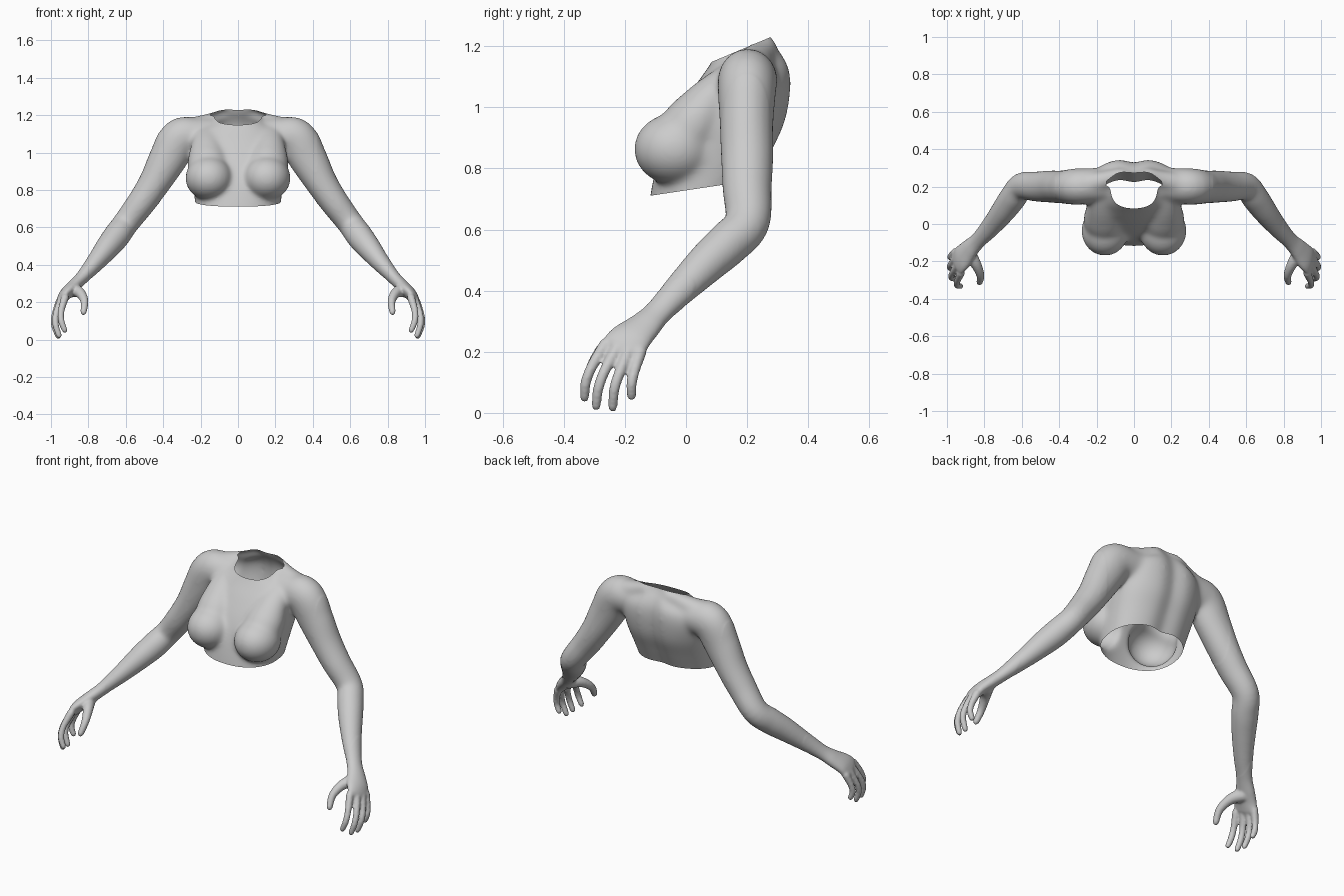
import bpy, bmesh, math
from mathutils import Matrix, Vector

cube = bpy.data.objects.get("Cube")
if cube:
    bpy.data.objects.remove(cube)

skin = bpy.data.materials.new("matte_grey")
skin.use_nodes = True
GREY = (0.6, 0.6, 0.6, 1)
skin.diffuse_color = GREY
bsdf = next(n for n in skin.node_tree.nodes if n.type == 'BSDF_PRINCIPLED')
bsdf.inputs["Base Color"].default_value = GREY
bsdf.inputs["Roughness"].default_value = 0.6


def resample(rows, steps):
    """Catmull-Rom interpolation through rows of numbers."""
    pts = [rows[0]] + list(rows) + [rows[-1]]
    out = []
    for i in range(1, len(pts) - 2):
        for k in range(steps):
            t = k / steps
            out.append([0.5 * (2 * b + (c - a) * t + (2 * a - 5 * b + 4 * c - d) * t * t
                        + (3 * b - a - 3 * c + d) * t ** 3)
                        for a, b, c, d in zip(*pts[i - 1:i + 3])])
    return out + [list(rows[-1])]


def loft(bm, rings):
    """Closed skin over a list of point rings."""
    loops = [[bm.verts.new(p) for p in ring] for ring in rings]
    n = len(loops[0])
    faces = [bm.faces.new((lo[i], lo[(i + 1) % n], hi[(i + 1) % n], hi[i]))
             for lo, hi in zip(loops, loops[1:]) for i in range(n)]
    faces += [bm.faces.new(loops[0][::-1]), bm.faces.new(loops[-1])]
    bmesh.ops.recalc_face_normals(bm, faces=faces)


def limb(bm, rows, side, ref=(0, 1, 0), n=20):
    """Rounded tube; each row is x, y, z, thin radius, wide radius."""
    rows = resample(rows, 5)
    centres = [Vector((r[0] * side, r[1], r[2])) for r in rows]
    rings = []
    last = len(rows) - 1

    def ring(c, d, thin, wide):
        a = (Vector(ref) - d * d.dot(Vector(ref))).normalized()
        b = d.cross(a)
        return [c + a * wide * math.cos(2 * math.pi * i / n)
                + b * thin * math.sin(2 * math.pi * i / n) for i in range(n)]

    for i, r in enumerate(rows):
        d = (centres[min(i + 1, last)] - centres[max(i - 1, 0)]).normalized()
        caps = [(0, 1)]
        if i == 0:
            caps = [(-0.95, 0.3), (-0.7, 0.7), (0, 1)]
        if i == last:
            caps = [(0, 1), (0.7, 0.7), (0.95, 0.3)]
        for push, scale in caps:
            rings.append(ring(centres[i] + d * push * r[3], d, r[3] * scale, r[4] * scale))
    loft(bm, rings)


def torso_ring(z, w, front, back, n=48):
    """Rounded cross-section with a groove down the spine."""
    pts = []
    for i in range(n):
        c, s = math.cos(2 * math.pi * i / n), math.sin(2 * math.pi * i / n)
        x = w * math.copysign(abs(c) ** 0.9, c)
        y = (front + back) / 2 + (back - front) / 2 * math.copysign(abs(s) ** 0.9, s)
        if s > 0:
            y -= 0.024 * math.exp(-(x / 0.05) ** 2)
        pts.append((x, y, z))
    return pts


bm = bmesh.new()

# Rib cage, shoulders and neck stub: z, half width, front y, back y
RIBS = [(0.66, .22, -.125, .20), (0.75, .232, -.11, .24), (0.85, .243, -.085, .287),
        (0.95, .254, -.045, .332), (1.05, .255, .015, .35), (1.12, .22, .065, .348),
        (1.17, .14, .095, .33), (1.21, .112, .105, .303), (1.26, .10, .112, .285),
        (1.34, .10, .115, .28)]
loft(bm, [torso_ring(*r) for r in resample(RIBS, 4)])

# Arm from collar to knuckles
ARM = [(.10, .215, 1.10, .085, .085), (.22, .205, 1.09, .097, .095),
       (.31, .20, 1.075, .110, .098), (.375, .198, .965, .103, .09),
       (.445, .20, .84, .086, .086), (.515, .20, .735, .077, .081),
       (.60, .20, .622, .070, .074), (.65, .137, .553, .072, .073),
       (.70, .068, .49, .065, .067), (.77, -.02, .403, .049, .055),
       (.835, -.09, .33, .036, .046), (.88, -.135, .285, .035, .056),
       (.92, -.18, .245, .033, .07), (.943, -.205, .213, .026, .074)]

# Slope from neck to shoulder
NECK_SLOPE = [(.075, .265, 1.198, .036, .036), (.15, .235, 1.16, .052, .052),
              (.25, .21, 1.12, .068, .068)]

# Upper breast, blending down from the collar
UPPER_BREAST = [(.17, .13, 1.09, .05, .07), (.165, .085, 1.03, .075, .09),
                (.16, .035, .957, .098, .11), (.155, -.01, .90, .10, .11)]

# Fingers and thumb: base to tip
DIGITS = [[(.925, -.262, .225), (.945, -.306, .155), (.945, -.328, .10), (.926, -.332, .05)],
          [(.945, -.225, .21), (.972, -.265, .14), (.975, -.287, .08), (.957, -.294, .022)],
          [(.955, -.188, .20), (.98, -.218, .13), (.983, -.234, .08), (.962, -.24, .018)],
          [(.955, -.15, .20), (.976, -.168, .14), (.981, -.178, .095), (.967, -.178, .055)],
          [(.885, -.155, .265), (.845, -.215, .25), (.821, -.275, .205), (.826, -.312, .147)]]

for side in (1, -1):
    limb(bm, ARM, side)
    limb(bm, NECK_SLOPE, side)
    limb(bm, UPPER_BREAST, side, ref=(1, 0, 0), n=32)
    # Round lower breast
    bmesh.ops.create_uvsphere(
        bm, u_segments=40, v_segments=24, radius=1,
        matrix=Matrix.Translation((side * .155, -.036, .863)) @ Matrix.Diagonal((.127, .135, .118, 1)))
    for digit in DIGITS:
        radii = (.022, .018, .0175, .0155)
        if digit is DIGITS[-1]:
            radii = (.04, .029, .022, .0175)
        limb(bm, [(*p, r, r) for p, r in zip(digit, radii)], side, n=12)

# Fuse the parts into one skin
mesh = bpy.data.meshes.new("torso_and_arms")
bm.to_mesh(mesh)
bm.free()
body = bpy.data.objects.new("torso_and_arms", mesh)
bpy.context.collection.objects.link(body)
remesh = body.modifiers.new("fuse", 'REMESH')
remesh.mode = 'VOXEL'
remesh.voxel_size = 0.0066
graph = bpy.context.evaluated_depsgraph_get()
fused = bpy.data.meshes.new_from_object(body.evaluated_get(graph))
body.modifiers.clear()
body.data = fused
bpy.data.meshes.remove(mesh)
fused.name = "torso_and_arms"

bm = bmesh.new()
bm.from_mesh(fused)


def relax(limit, times):
    verts = [v for v in bm.verts if abs(v.co.x) < limit]
    for _ in range(times):
        bmesh.ops.smooth_vert(bm, verts=verts, factor=0.5,
                              use_axis_x=True, use_axis_y=True, use_axis_z=True)


relax(2, 3)
relax(0.8, 10)
relax(0.42, 26)


def cut_open(point, normal, limit, low, high):
    """Remove the skin on the normal side of a plane, inside a box."""
    def inside(c):
        return abs(c.x) < limit and low < c.z < high
    faces = [f for f in bm.faces if inside(f.calc_center_median())]
    geom = faces + list({e for f in faces for e in f.edges}) + list({v for f in faces for v in f.verts})
    p, n = Vector(point), Vector(normal).normalized()
    bmesh.ops.bisect_plane(bm, geom=geom, plane_co=p, plane_no=n, dist=1e-5)
    doomed = [f for f in bm.faces
              if inside(f.calc_center_median()) and (f.calc_center_median() - p).dot(n) > 0]
    bmesh.ops.delete(bm, geom=doomed, context='FACES')


# Neck opening and open waist
cut_open((0, .10, 1.155), (0, -.08, .19), 0.15, 1.1, 2)
cut_open((0, -.12, .71), (0, .15, -1), 0.33, 0.5, 0.85)

bm.to_mesh(fused)
bm.free()
fused.materials.clear()
fused.materials.append(skin)
for poly in fused.polygons:
    poly.material_index = 0
    poly.use_smooth = True
